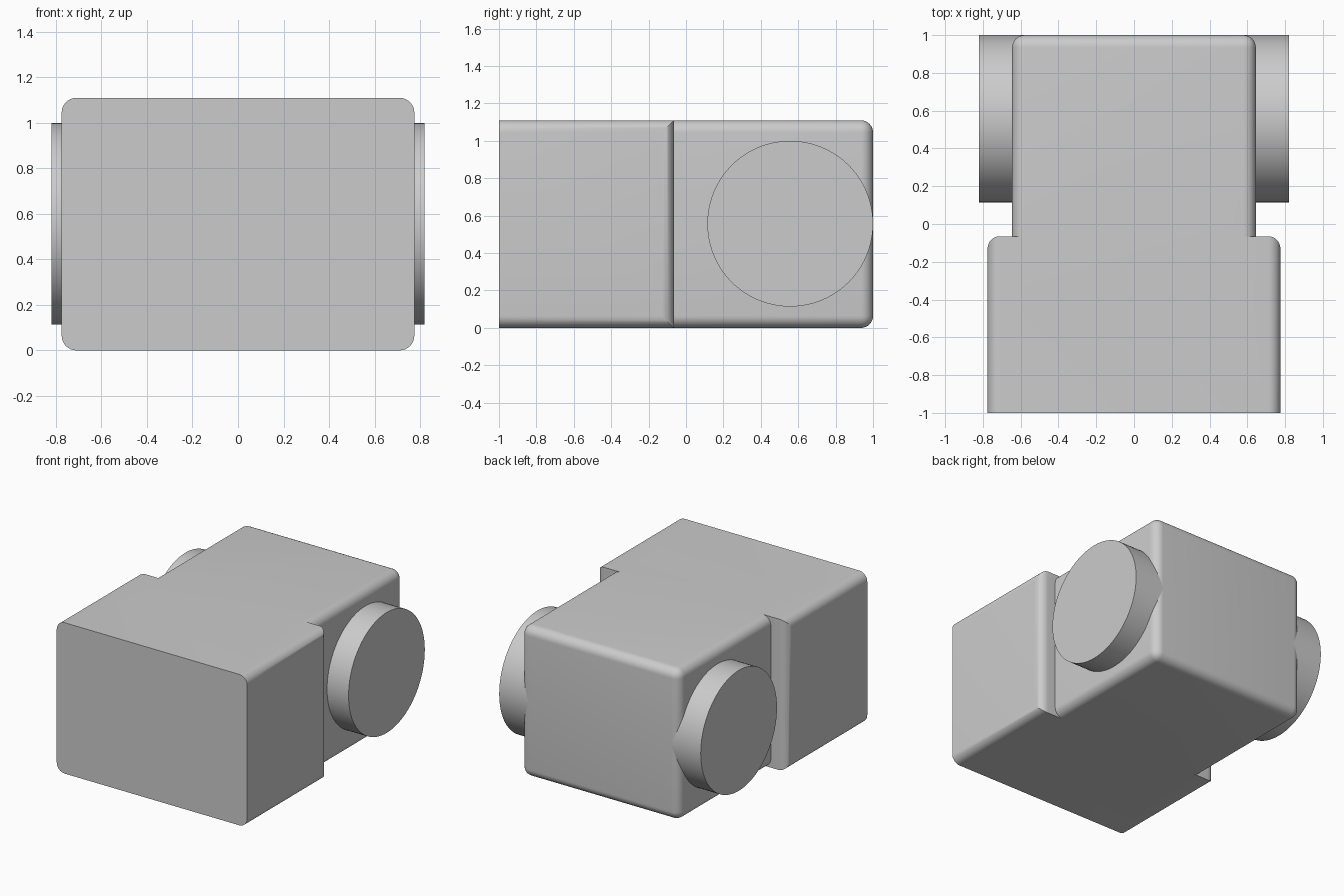
import bpy, bmesh, math

if "Cube" in bpy.data.objects:
    bpy.data.objects.remove(bpy.data.objects["Cube"])

HEIGHT = 1.11
RADIUS = 0.065
STEP_Y = -0.065

grey = bpy.data.materials.new("plain grey")
grey.diffuse_color = (0.6, 0.6, 0.6, 1)
grey.use_nodes = True
grey.node_tree.nodes["Principled BSDF"].inputs["Base Color"].default_value = grey.diffuse_color


def make_object(name, bm):
    bmesh.ops.recalc_face_normals(bm, faces=bm.faces)
    mesh = bpy.data.meshes.new(name)
    bm.to_mesh(mesh)
    bm.free()
    mesh.materials.append(grey)
    obj = bpy.data.objects.new(name, mesh)
    bpy.context.collection.objects.link(obj)
    return obj


def rounded_box(name, lo, hi, rounded):
    """Box whose edges are rounded where rounded(midpoint, direction) is true."""
    bm = bmesh.new()
    bmesh.ops.create_cube(bm, size=1)
    for v in bm.verts:
        v.co = [(a + b) / 2 + c * (b - a) for a, b, c in zip(lo, hi, v.co)]
    edges = [e for e in bm.edges
             if rounded((e.verts[0].co + e.verts[1].co) / 2,
                        (e.verts[1].co - e.verts[0].co).normalized())]
    bmesh.ops.bevel(bm, geom=edges, offset=RADIUS, offset_type='OFFSET',
                    segments=8, profile=0.5, affect='EDGES')
    return make_object(name, bm)


def boolean(obj, other, operation):
    mod = obj.modifiers.new(operation.lower(), 'BOOLEAN')
    mod.operation = operation
    mod.solver = 'EXACT'
    mod.object = other
    bpy.context.view_layer.objects.active = obj
    bpy.ops.object.modifier_apply(modifier=mod.name)
    bpy.data.objects.remove(other)


def smooth(obj):
    bpy.ops.object.select_all(action='DESELECT')
    obj.select_set(True)
    bpy.context.view_layer.objects.active = obj
    bpy.ops.object.shade_smooth_by_angle(angle=math.radians(30))


# Wide front block: rounded lengthwise edges, mitred with rounded rear corners
body = rounded_box("body", (-0.775, -1, 0), (0.775, STEP_Y, HEIGHT),
                   lambda m, d: abs(d.y) > 0.9)
plan = rounded_box("plan_shape", (-1, -1.2, -0.2), (1, STEP_Y, HEIGHT + 0.2),
                   lambda m, d: False)
bpy.data.objects.remove(plan)
plan = rounded_box("plan_shape", (-0.775, -1.2, -0.2), (0.775, STEP_Y, HEIGHT + 0.2),
                   lambda m, d: abs(d.z) > 0.9 and m.y > -0.5)
boolean(body, plan, 'INTERSECT')

# Narrower rear block: every edge rounded except where it enters the front block
rear = rounded_box("rear_block", (-0.645, -0.4, 0), (0.645, 1, HEIGHT),
                   lambda m, d: m.y > 0.9 or abs(d.y) > 0.9)
boolean(body, rear, 'UNION')
smooth(body)

# Pair of side discs
for name, side in (("left_disc", -1), ("right_disc", 1)):
    bm = bmesh.new()
    bmesh.ops.create_cone(bm, cap_ends=True, segments=96, radius1=0.443,
                          radius2=0.443, depth=0.24)
    for v in bm.verts:
        x, y, z = v.co
        v.co = (side * (0.70 + z), 0.557 + x, 0.557 + y)
    smooth(make_object(name, bm))
